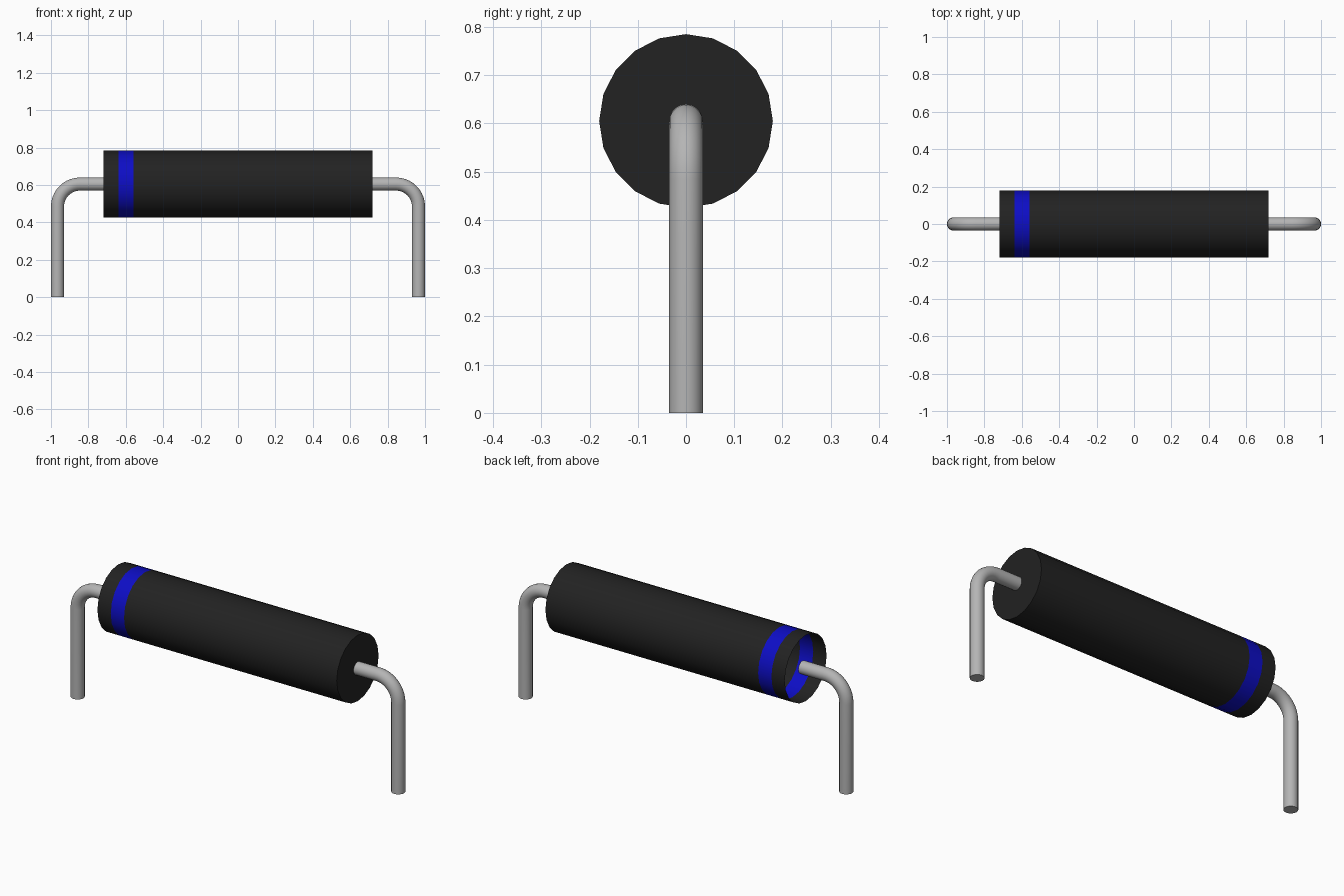
import bpy, bmesh, math
from mathutils import Vector

cube = bpy.data.objects.get("Cube")
if cube:
    bpy.data.objects.remove(cube, do_unlink=True)

AXIS_Z = 0.605       # height of the body axis
BODY_R, BODY_X = 0.18, 0.72
LEAD_R, BEND_R = 0.035, 0.12
LEAD_X = 1.0 - LEAD_R


def material(name, rgb, metallic=0.0):
    m = bpy.data.materials.new(name)
    m.use_nodes = True
    m.diffuse_color = (*rgb, 1)
    m.node_tree.nodes["Principled BSDF"].inputs["Base Color"].default_value = (*rgb, 1)
    return m


black = material("black plastic", (0.016, 0.016, 0.016))
blue = material("blue band", (0.004, 0.004, 0.56))
metal = material("grey metal", (0.46, 0.46, 0.46))


def sweep(name, rings, mats, cap_start=False, cap_end=False):
    """Skin a list of vertex rings; rings are lists of Vectors."""
    bm = bmesh.new()
    loops = [[bm.verts.new(p) for p in ring] for ring in rings]
    n = len(loops[0])
    for a, b in zip(loops, loops[1:]):
        for i in range(n):
            j = (i + 1) % n
            bm.faces.new((a[i], a[j], b[j], b[i]))
    if cap_start:
        bm.faces.new(loops[0][::-1])
    if cap_end:
        bm.faces.new(loops[-1])
    bmesh.ops.recalc_face_normals(bm, faces=bm.faces)
    # an open tube has no inside, so make sure the side walls face outward
    mesh = bpy.data.meshes.new(name)
    bm.to_mesh(mesh)
    bm.free()
    for m in mats:
        mesh.materials.append(m)
    obj = bpy.data.objects.new(name, mesh)
    bpy.context.collection.objects.link(obj)
    bpy.ops.object.select_all(action='DESELECT')
    obj.select_set(True)
    bpy.context.view_layer.objects.active = obj
    bpy.ops.object.shade_smooth_by_angle(angle=math.radians(40))
    return obj


def circle(center, u, v, radius, sides):
    return [center + radius * (math.cos(t) * u + math.sin(t) * v)
            for t in (2 * math.pi * i / sides for i in range(sides))]


# Body: tube open at the banded end, closed at the other
Y, Z = Vector((0, 1, 0)), Vector((0, 0, 1))
stations = (-BODY_X, -0.64, -0.56, BODY_X)
body = sweep("body", [circle(Vector((x, 0, AXIS_Z)), Y, Z, BODY_R, 20) for x in stations],
             [black, blue], cap_end=True)
for f in body.data.polygons:
    if -0.64 < f.center.x < -0.56:
        f.material_index = 1

# Wire leads: straight out of the body, round bend, straight down
for side, name in ((1, "left_lead"), (-1, "right_lead")):
    path = [(0.70, AXIS_Z, 0.0)]
    for k in range(11):
        a = math.pi / 2 * k / 10
        path.append((LEAD_X - BEND_R + BEND_R * math.sin(a),
                     AXIS_Z - BEND_R + BEND_R * math.cos(a), a))
    path.append((LEAD_X, 0.0, math.pi / 2))
    rings = [circle(Vector((side * x, 0, z)), Y,
                    Vector((side * math.sin(a), 0, math.cos(a))), LEAD_R, 20)
             for x, z, a in path]
    sweep(name, rings, [metal], cap_start=True, cap_end=True)
